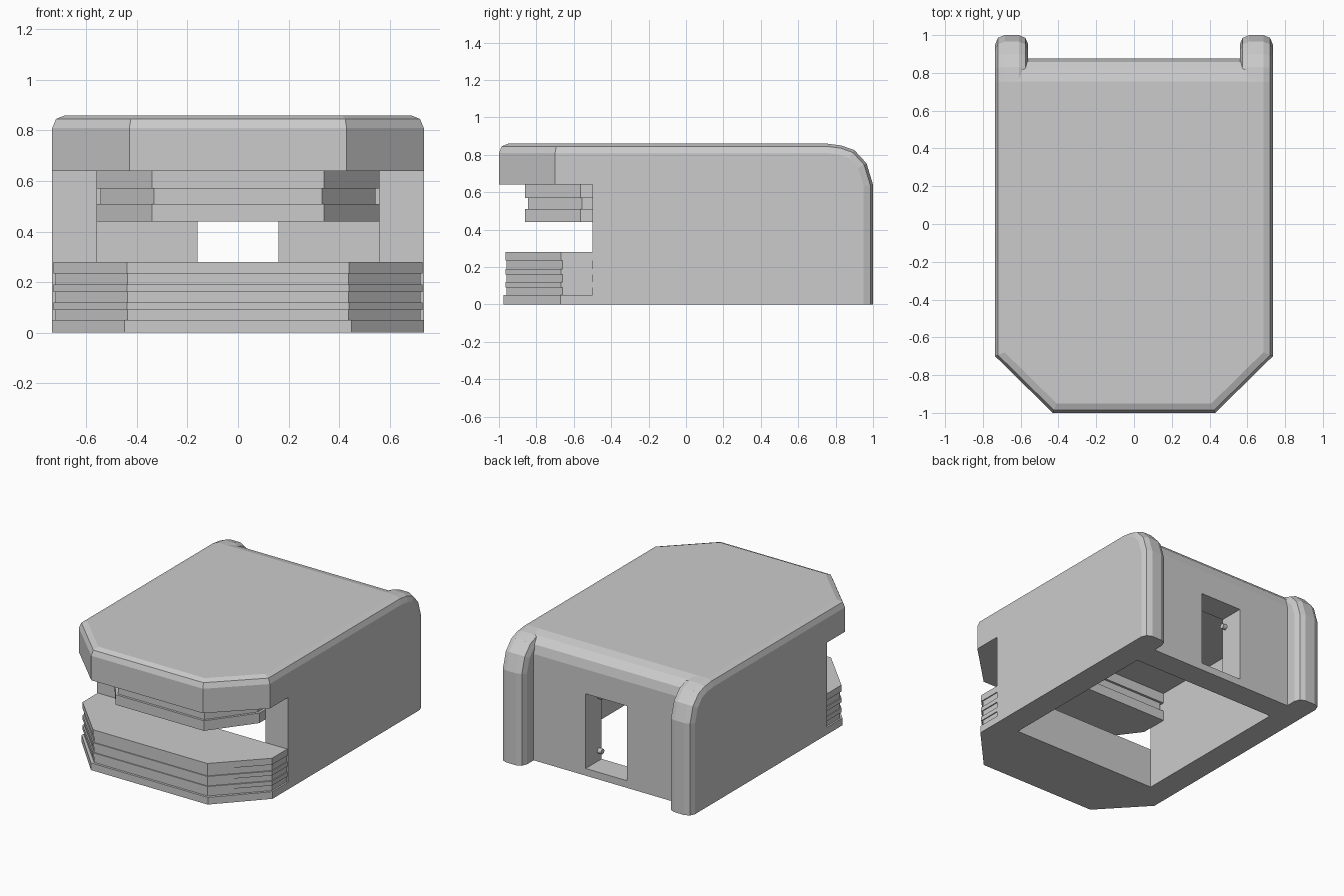
import bpy, bmesh
from mathutils import Vector

if "Cube" in bpy.data.objects:
    bpy.data.objects.remove(bpy.data.objects["Cube"])


def finish(name, bm):
    bmesh.ops.recalc_face_normals(bm, faces=bm.faces[:])
    me = bpy.data.meshes.new(name)
    bm.to_mesh(me)
    bm.free()
    ob = bpy.data.objects.new(name, me)
    bpy.context.collection.objects.link(ob)
    return ob


def loft(bm, rings):
    """Skin a stack of closed rings and cap both ends."""
    vs = [[bm.verts.new(p) for p in r] for r in rings]
    n = len(vs[0])
    for a, b in zip(vs, vs[1:]):
        for i in range(n):
            j = (i + 1) % n
            bm.faces.new((a[i], a[j], b[j], b[i]))
    bm.faces.new(vs[0][::-1])
    bm.faces.new(vs[-1])
    bmesh.ops.recalc_face_normals(bm, faces=bm.faces[:])


def box(name, x0, x1, y0, y1, z0, z1):
    bm = bmesh.new()
    loft(bm, [[(x0, y0, z), (x1, y0, z), (x1, y1, z), (x0, y1, z)] for z in (z0, z1)])
    return finish(name, bm)


def outline(hw, cx, yf, yc, yb, z):
    """Plan shape with two cut front corners."""
    return [(-hw, yb, z), (-hw, yc, z), (-cx, yf, z), (cx, yf, z), (hw, yc, z), (hw, yb, z)]


# Rounded top cap
bm = bmesh.new()
loft(bm, [outline(.735, .43, -1, -.70, .875, z) for z in (.64, .86)])
back = [e for e in bm.edges if all(v.co.y > .87 and v.co.z > .85 for v in e.verts)]
bmesh.ops.bevel(bm, geom=back, offset=.12, segments=3, profile=.5, affect='EDGES')
bm.normal_update()
rim = []
for e in bm.edges:
    sides = [f for f in e.link_faces if abs(f.normal.z) < .1 and f.normal.y < .5]
    if len(sides) == 1 and all(v.co.z > .65 for v in e.verts):
        rim.append(e)
bmesh.ops.bevel(bm, geom=rim, offset=.05, segments=2, profile=.5, affect='EDGES')
finish("top_cap", bm)

# Side walls and rear corner posts that curve over into the cap
post = [(.7, 0), (1, 0), (1, .64), (.965, .755), (.90, .825), (.83, .85), (.75, .86), (.7, .86)]
for side, s in (("left", -1), ("right", 1)):
    x0, x1 = sorted((s * .56, s * .735))
    box(side + "_wall", x0, x1, -.5, .7, 0, .64)
    bm = bmesh.new()
    loft(bm, [[(x, y, z) for y, z in post] for x in (x0, x1)])
    edges = [e for e in bm.edges
             if abs(e.verts[0].co.x - e.verts[1].co.x) < 1e-4
             and max(v.co.y for v in e.verts) > .72
             and min(v.co.y for v in e.verts) + max(v.co.z for v in e.verts) > 1
             and max(v.co.z for v in e.verts) > .01]
    bmesh.ops.bevel(bm, geom=edges, offset=.05, segments=2, profile=.5, affect='EDGES')
    finish(side + "_rear_post", bm)
    # Back wall beside the window, with two small pins on the reveal
    a, b = sorted((s * .16, s * .56))
    box(side + "_back_wall", a, b, .7, .875, 0, .64)
    for k, z in (("lower", .12), ("upper", .50)):
        bpy.ops.mesh.primitive_cylinder_add(vertices=12, radius=.018, depth=.04,
                                            location=(s * .15, .73, z), rotation=(0, 1.5708, 0))
        bpy.context.object.name = f"{side}_{k}_pin"

# Window sill and lintel
box("window_sill", -.16, .16, .7, .875, 0, .05)
box("window_lintel", -.16, .16, .7, .875, .57, .64)

# Lower front block: base slab plus shallow grooved bands
rings = [outline(.735, .45, -.975, -.67, -.5, z) for z in (0, .05)]
levels = [.05, .09, .12, .16, .19, .235, .28]
for i, (a, b) in enumerate(zip(levels, levels[1:])):
    d = .007 if i % 2 == 0 else 0
    rings += [outline(.73 - d, .44 - d / 2, -.966 + d, -.667 + d, -.5, z) for z in (a, b)]
bm = bmesh.new()
loft(bm, rings)
finish("lower_front_block", bm)

# Upper front block with one groove running all round
rings = []
for a, b, d in ((.44, .51, 0), (.51, .57, .016), (.57, .64, 0)):
    rings += [outline(.56 - d, .34 - d / 2, -.86 + d, -.565 + d / 2, -.37 - d, z) for z in (a, b)]
bm = bmesh.new()
loft(bm, rings)
finish("upper_front_block", bm)
